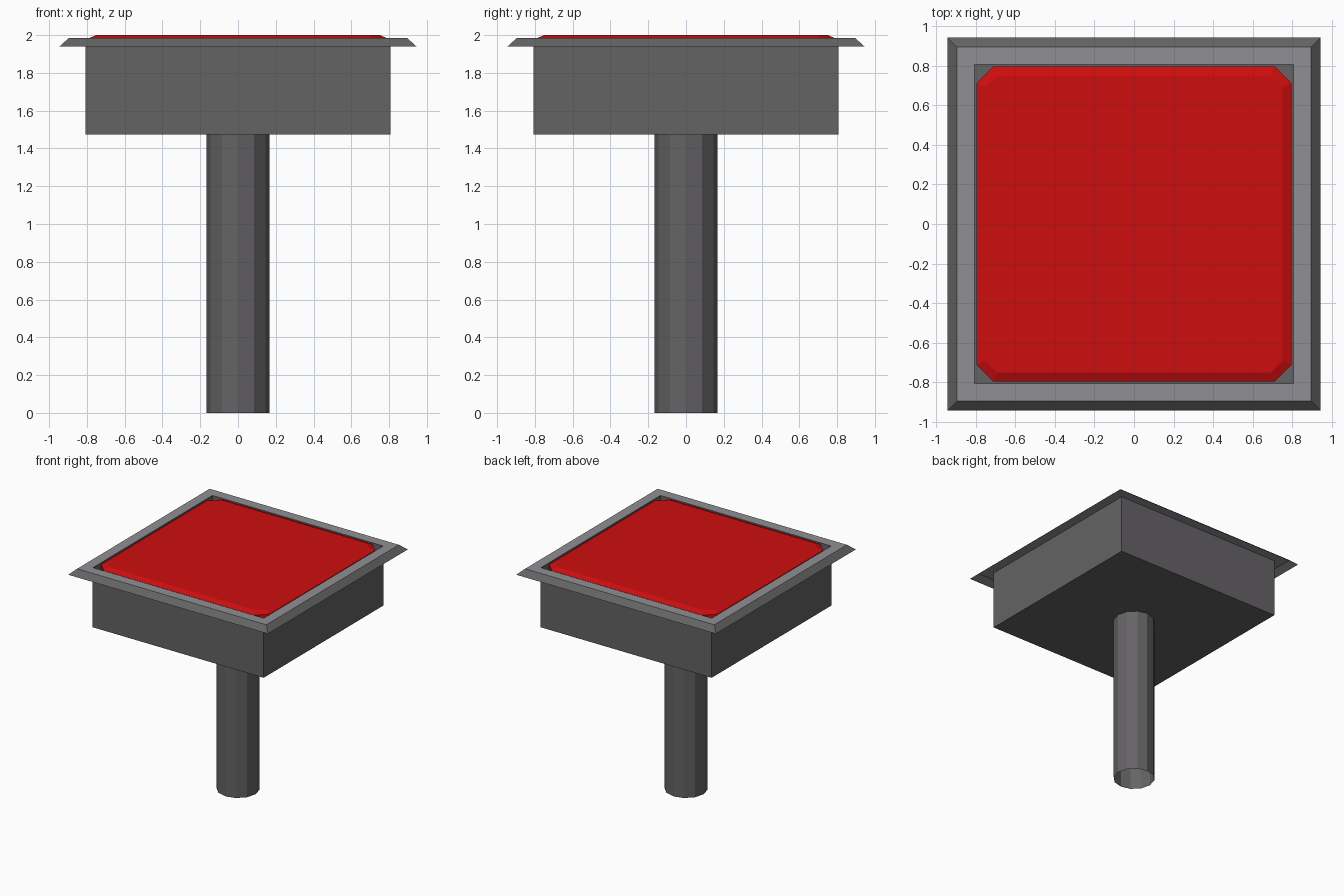
import bpy, bmesh, math

if "Cube" in bpy.data.objects:
    bpy.data.objects.remove(bpy.data.objects["Cube"])

def mat(name, c):
    m = bpy.data.materials.new(name)
    m.diffuse_color = (*c, 1)
    m.use_nodes = True
    m.node_tree.nodes["Principled BSDF"].inputs["Base Color"].default_value = m.diffuse_color
    return m

DARK = mat("dark grey", (0.13, 0.125, 0.13))
LIGHT = mat("light grey", (0.28, 0.28, 0.30))
RED = mat("red", (0.62, 0.004, 0.004))

def square(h, z):
    return [(-h, -h, z), (h, -h, z), (h, h, z), (-h, h, z)]

def octagon(h, c, z):
    k = h - c
    return [(-k, -h, z), (k, -h, z), (h, -k, z), (h, k, z),
            (k, h, z), (-k, h, z), (-h, k, z), (-h, -k, z)]

def circle(r, n, z):
    return [(r * math.cos(2 * math.pi * i / n), r * math.sin(2 * math.pi * i / n), z) for i in range(n)]

def loft(name, rings, mats, side_mats=None, cap_start=False, cap_end=False):
    """Skin a stack of rings; side_mats gives the material index of each band."""
    bm = bmesh.new()
    loops = [[bm.verts.new(p) for p in r] for r in rings]
    n = len(loops[0])
    for b, (lo, hi) in enumerate(zip(loops, loops[1:])):
        for i in range(n):
            j = (i + 1) % n
            f = bm.faces.new((lo[i], lo[j], hi[j], hi[i]))
            f.material_index = side_mats[b] if side_mats else 0
    if cap_start:
        bm.faces.new(loops[0][::-1])
    if cap_end:
        bm.faces.new(loops[-1])
    me = bpy.data.meshes.new(name)
    bm.to_mesh(me)
    bm.free()
    for m in mats:
        me.materials.append(m)
    ob = bpy.data.objects.new(name, me)
    bpy.context.collection.objects.link(ob)
    return ob

# hollow post, open at the foot
loft("post", [circle(0.167, 12, 0), circle(0.167, 12, 1.475)], [DARK])

# housing box with a recessed floor under the button
loft("housing", [square(0.808, 1.475), square(0.808, 1.985)], [DARK], cap_start=True)
loft("recess_floor", [square(0.40, 1.93), square(0.808, 1.93)], [DARK])

# rim: sloped outer edge and light flat top, open underneath
loft("rim", [square(0.945, 1.94), square(0.895, 1.985), square(0.808, 1.985)],
     [DARK, LIGHT], [0, 1])

# button with clipped corners and a shallow bevel
loft("button", [octagon(0.797, 0.085, 1.93), octagon(0.797, 0.085, 1.98), octagon(0.752, 0.06, 2.0)],
     [RED], cap_end=True)
